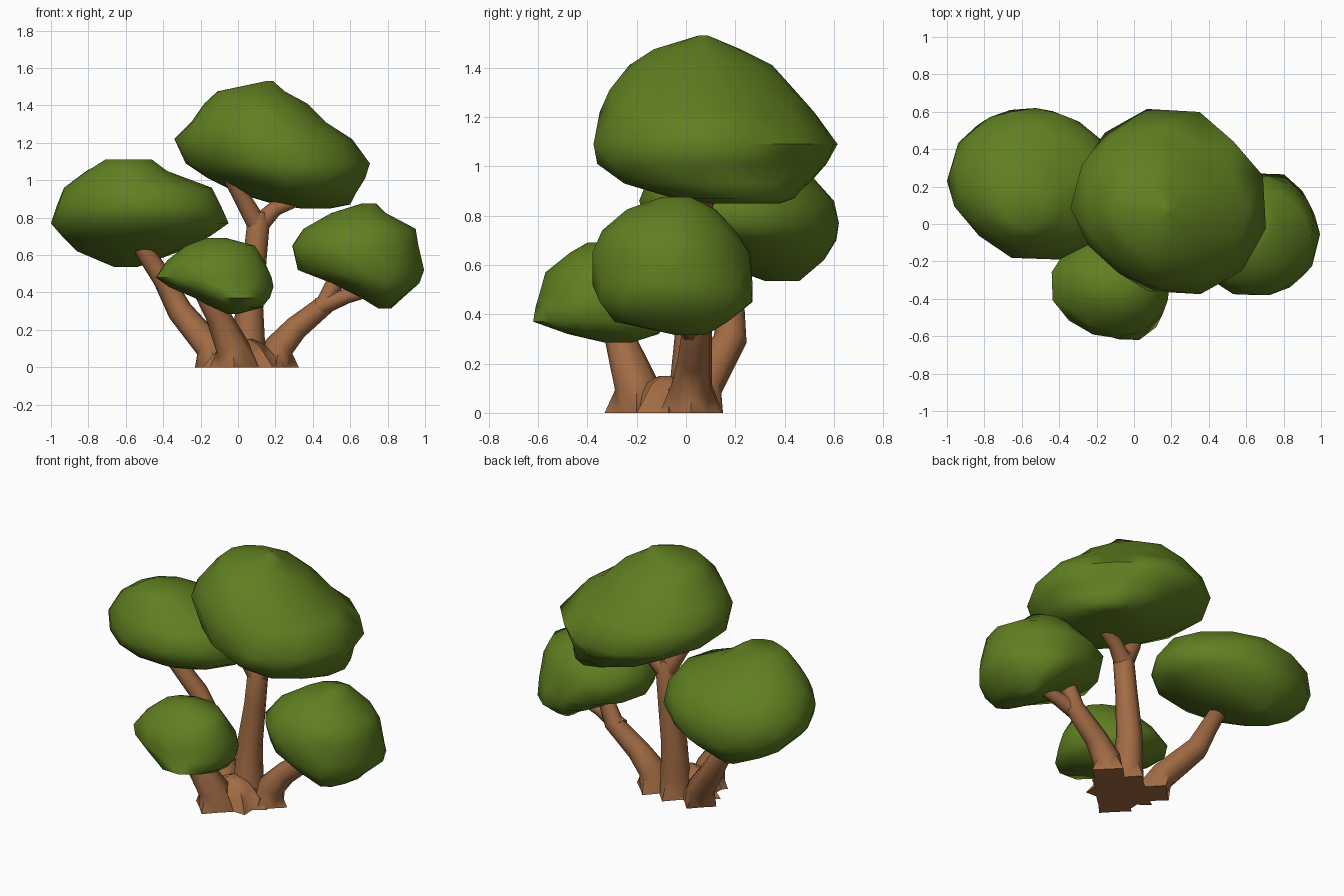
import bpy, bmesh, math
from mathutils import Vector


def material(name, rgb):
    m = bpy.data.materials.new(name)
    m.diffuse_color = (*rgb, 1)
    return m


BARK = material("brown bark", (0.36, 0.148, 0.058))
LEAF = material("green leaves", (0.116, 0.213, 0.015))


def loft(name, rings, mat):
    """Skin a list of equal-length point rings, with closed ends."""
    bm = bmesh.new()
    rows = [[bm.verts.new(p) for p in ring] for ring in rings]
    n = len(rows[0])
    for a, b in zip(rows, rows[1:]):
        for i in range(n):
            j = (i + 1) % n
            bm.faces.new((a[i], a[j], b[j], b[i]))
    bm.faces.new(rows[0][::-1])
    bm.faces.new(rows[-1])
    bmesh.ops.triangulate(bm, faces=bm.faces)
    bmesh.ops.recalc_face_normals(bm, faces=bm.faces)
    me = bpy.data.meshes.new(name)
    bm.to_mesh(me)
    bm.free()
    me.materials.append(mat)
    ob = bpy.data.objects.new(name, me)
    bpy.context.collection.objects.link(ob)
    bpy.ops.object.select_all(action='DESELECT')
    ob.select_set(True)
    bpy.context.view_layer.objects.active = ob
    bpy.ops.object.shade_smooth_by_angle(angle=math.radians(60))
    return ob


def clump(name, skew, slices, n=12):
    """Leaf clump from level slices (z, x min, x max, y min, y max); skew trims one diagonal."""
    def bulge(v):
        return math.copysign(abs(v) ** 0.94, v)
    rings = []
    for k, (z, x0, x1, y0, y1) in enumerate(slices):
        off = (k % 2) * math.pi / n
        s = 1 / bulge(math.cos(off))
        ring = []
        for i in range(n):
            a = off * (1 if k % 4 == 1 else -1) + math.tau * i / n
            t = s * (1 - skew * max(0, math.sin(2 * a)) ** 2)
            ring.append(((x0 + x1) / 2 + bulge(math.cos(a)) * t * (x1 - x0) / 2,
                         (y0 + y1) / 2 + bulge(math.sin(a)) * t * (y1 - y0) / 2, z))
        rings.append(ring)
    return loft(name, rings, LEAF)


def limb(name, path, rooted=True, n=8):
    """Tapered tube along (x, y, z, radius); rooted limbs start on a star-shaped foot."""
    pts = [Vector(p[:3]) for p in path]
    rings = []
    for k, p in enumerate(pts):
        t = pts[min(k + 1, len(pts) - 1)] - pts[max(k - 1, 0)]
        foot = rooted and k == 0
        q = Vector((0, 0, 1)).rotation_difference(Vector((0, 0, 1)) if foot else t.normalized())
        ring = []
        for i in range(n):
            a = math.tau * i / n
            r = path[k][3] * (0.68 if foot and i % 2 else 1)
            ring.append(p + q @ Vector((r * math.cos(a), r * math.sin(a), 0)))
        rings.append(ring)
    return loft(name, rings, BARK)


# Leaf clumps
clump("top_leaves", 0.13, [
    (1.53, 0.15, 0.19, 0.05, 0.09), (1.475, -0.11, 0.25, -0.13, 0.22),
    (1.41, -0.18, 0.37, -0.23, 0.35), (1.31, -0.25, 0.47, -0.31, 0.44),
    (1.22, -0.34, 0.61, -0.35, 0.52), (1.09, -0.28, 0.705, -0.375, 0.615),
    (1.01, -0.16, 0.68, -0.36, 0.57), (0.93, 0.0, 0.63, -0.25, 0.50),
    (0.87, 0.2, 0.60, -0.05, 0.44), (0.85, 0.33, 0.5, 0.1, 0.38)])
clump("left_leaves", 0.09, [
    (1.11, -0.71, -0.46, -0.02, 0.20), (1.05, -0.81, -0.38, -0.07, 0.35),
    (0.96, -0.93, -0.14, -0.15, 0.51), (0.86, -0.97, -0.09, -0.19, 0.60),
    (0.77, -1.0, -0.05, -0.16, 0.62), (0.70, -0.94, -0.15, -0.05, 0.61),
    (0.62, -0.86, -0.31, 0.09, 0.56), (0.535, -0.66, -0.54, 0.32, 0.46)])
clump("front_leaves", 0.06, [
    (0.69, -0.17, -0.06, -0.40, -0.30), (0.65, -0.28, 0.09, -0.47, -0.20),
    (0.57, -0.38, 0.14, -0.57, -0.12), (0.48, -0.44, 0.18, -0.595, -0.07),
    (0.43, -0.37, 0.19, -0.61, -0.06), (0.37, -0.23, 0.17, -0.62, -0.08),
    (0.32, -0.14, 0.13, -0.48, -0.11), (0.285, -0.06, 0.0, -0.33, -0.22)])
clump("right_leaves", 0.06, [
    (0.875, 0.66, 0.74, -0.10, 0.02), (0.825, 0.50, 0.79, -0.24, 0.12),
    (0.74, 0.35, 0.95, -0.34, 0.20), (0.65, 0.29, 0.965, -0.38, 0.26),
    (0.52, 0.32, 0.995, -0.38, 0.27), (0.45, 0.50, 0.97, -0.35, 0.27),
    (0.37, 0.66, 0.88, -0.29, 0.17), (0.315, 0.75, 0.82, -0.04, 0.08)])

# Trunks, each with a flared foot
limb("middle_trunk", [(0.06, 0.01, 0, 0.14), (0.06, 0.02, 0.12, 0.085), (0.06, 0.03, 0.32, 0.075),
                      (0.09, 0.04, 0.58, 0.063), (0.11, 0.04, 0.78, 0.06), (0.11, 0.04, 0.83, 0.04)])
limb("left_trunk", [(-0.11, 0.03, 0, 0.12), (-0.15, 0.07, 0.11, 0.08), (-0.31, 0.18, 0.30, 0.068),
                    (-0.40, 0.18, 0.47, 0.055), (-0.58, 0.10, 0.74, 0.045)])
limb("front_trunk", [(-0.02, -0.20, 0, 0.13), (-0.03, -0.20, 0.11, 0.09), (-0.11, -0.26, 0.28, 0.065),
                     (-0.22, -0.32, 0.46, 0.045)])
limb("right_trunk", [(0.20, 0.02, 0, 0.125), (0.22, 0.02, 0.11, 0.08), (0.31, 0.03, 0.21, 0.065),
                     (0.47, 0.04, 0.34, 0.055), (0.56, 0.04, 0.55, 0.04)])

# Side branches
limb("top_left_branch", [(0.11, 0.04, 0.75, 0.055), (0.02, 0.01, 0.91, 0.045), (-0.07, -0.06, 1.06, 0.035)], False)
limb("top_right_branch", [(0.10, 0.04, 0.75, 0.055), (0.20, 0.07, 0.85, 0.042), (0.38, 0.12, 0.92, 0.03)], False)
limb("right_branch", [(0.43, 0.03, 0.32, 0.052), (0.58, 0.01, 0.38, 0.04), (0.78, 0.0, 0.43, 0.03)], False)

# Low spiky root crown that joins the feet
crown = []
for z, s in ((0, 0.92), (0.07, 0.66), (0.12, 0.48), (0.15, 0.2)):
    crown.append([(0.03 + 0.24 * s * r * math.cos(a), -0.07 + 0.2 * s * r * math.sin(a), z)
                  for a, r in ((math.tau * i / 16, 0.75 if i % 2 else 1) for i in range(16))])
loft("root_crown", crown, BARK)
